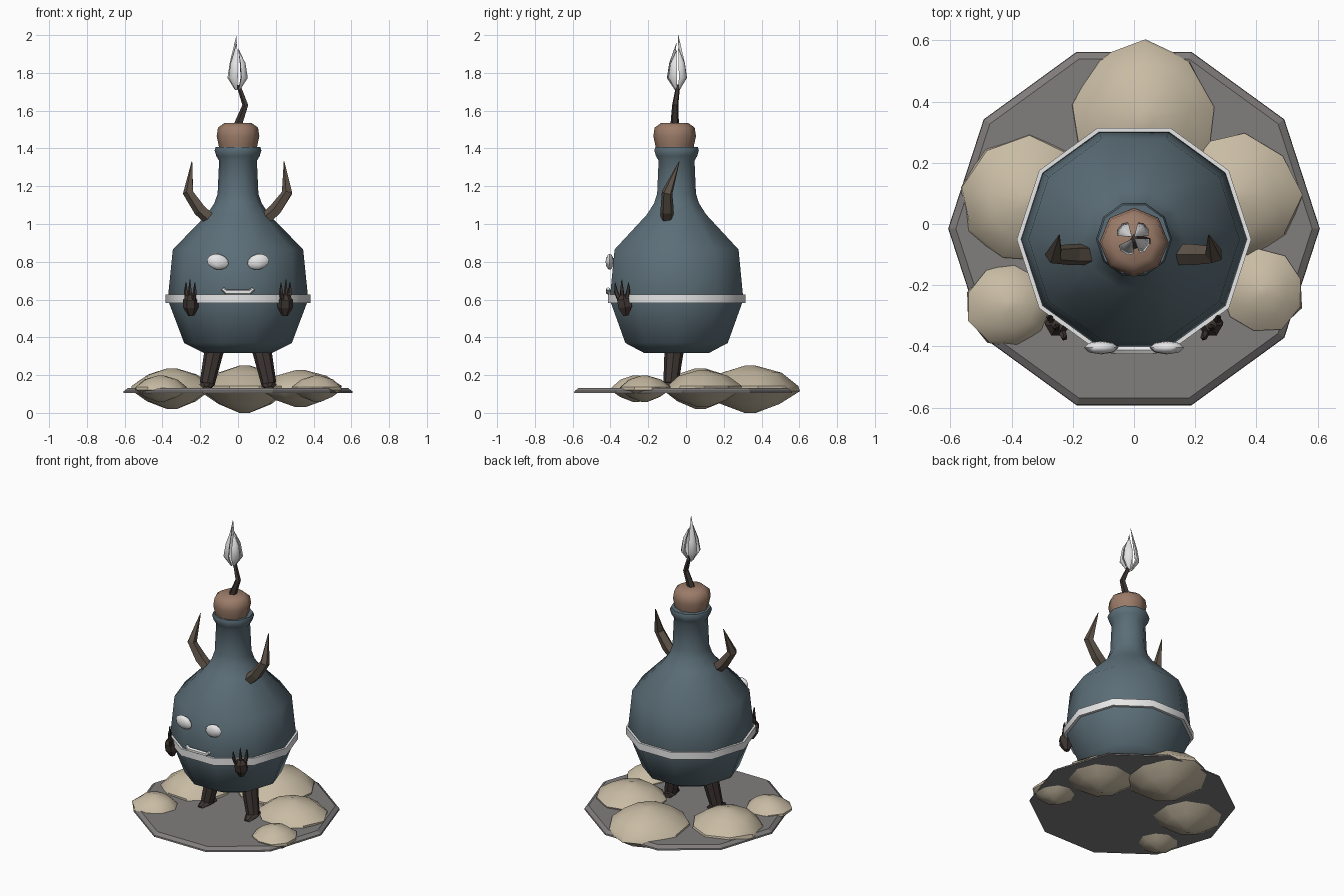
import bpy, bmesh, math, random
from mathutils import Vector, Matrix

if "Cube" in bpy.data.objects:
    bpy.data.objects.remove(bpy.data.objects["Cube"])

random.seed(4)


def mat(name, col):
    m = bpy.data.materials.new(name)
    m.diffuse_color = (*col, 1)
    m.use_nodes = True
    m.node_tree.nodes["Principled BSDF"].inputs["Base Color"].default_value = m.diffuse_color
    return m


GLASS = mat("slate blue", (0.105, 0.155, 0.185))
CORK = mat("cork brown", (0.33, 0.20, 0.14))
ROCK = mat("sandstone", (0.58, 0.50, 0.37))
GROUND = mat("warm grey", (0.22, 0.205, 0.205))
HORN = mat("horn brown", (0.11, 0.085, 0.065))
DARK = mat("dark brown", (0.048, 0.036, 0.032))
WHITE = mat("white", (0.80, 0.80, 0.80))


def finish(name, bm, material, angle=None):
    bmesh.ops.recalc_face_normals(bm, faces=bm.faces)
    me = bpy.data.meshes.new(name)
    bm.to_mesh(me)
    bm.free()
    me.materials.append(material)
    ob = bpy.data.objects.new(name, me)
    bpy.context.collection.objects.link(ob)
    if angle:
        bpy.ops.object.select_all(action='DESELECT')
        ob.select_set(True)
        bpy.context.view_layer.objects.active = ob
        bpy.ops.object.shade_smooth_by_angle(angle=math.radians(angle))
    return ob


def skin(bm, rings, closed=False):
    """Bridge successive vertex rings with quads; cap the ends unless closed."""
    n = len(rings[0])
    pairs = list(zip(rings, rings[1:] + rings[:1])) if closed else list(zip(rings, rings[1:]))
    for a, b in pairs:
        for i in range(n):
            bm.faces.new((a[i], a[(i + 1) % n], b[(i + 1) % n], b[i]))
    if not closed:
        bm.faces.new(rings[0])
        bm.faces.new(rings[-1])


def lathe(name, profile, sides, centre, material, angle=None, closed=False):
    bm = bmesh.new()
    rings = [[bm.verts.new((centre[0] + r * math.cos(math.tau * i / sides),
                            centre[1] + r * math.sin(math.tau * i / sides), z))
              for i in range(sides)] for r, z in profile]
    skin(bm, rings, closed)
    return finish(name, bm, material, angle)


def tube(name, path, radii, sides, material, angle=None, flat=1.0, side_dir=(0, 1, 0)):
    """Tapered tube along a path; flat squashes the section along side_dir."""
    bm = bmesh.new()
    pts = [Vector(p) for p in path]
    rings = []
    for k, p in enumerate(pts):
        t = (pts[min(k + 1, len(pts) - 1)] - pts[max(k - 1, 0)]).normalized()
        v = Vector(side_dir)
        v = (v - t * v.dot(t)).normalized()
        u = t.cross(v)
        rings.append([bm.verts.new(p + radii[k] * (u * math.cos(math.tau * i / sides)
                                                   + v * flat * math.sin(math.tau * i / sides)))
                      for i in range(sides)])
    skin(bm, rings)
    return finish(name, bm, material, angle)


def ball(name, centre, size, material, tilt=0, segs=8, rings=6, angle=None):
    bm = bmesh.new()
    bmesh.ops.create_uvsphere(bm, u_segments=segs, v_segments=rings, radius=1)
    m = (Matrix.Translation(centre) @ Matrix.Rotation(tilt, 4, 'Y')
         @ Matrix.Diagonal((*size, 1)))
    bmesh.ops.transform(bm, matrix=m, verts=bm.verts)
    return finish(name, bm, material, angle)


# ground slab
lathe("ground_slab", [(0.607, 0.106), (0.605, 0.115), (0.582, 0.132)], 10, (0, -0.015), GROUND)

# rocks: squashed lumps with a wide waist
rocks = [((0.035, 0.34, 0.125), (0.235, 0.26, 0.125)),
         ((-0.35, 0.075, 0.128), (0.215, 0.21, 0.108)),
         ((0.33, 0.09, 0.128), (0.215, 0.205, 0.098)),
         ((-0.41, -0.265, 0.128), (0.14, 0.135, 0.07)),
         ((0.42, -0.22, 0.128), (0.135, 0.137, 0.07))]
for k, (c, s) in enumerate(rocks):
    bm = bmesh.new()
    off = random.random()
    rings = []
    for r, z in [(0.12, -1), (0.62, -0.62), (1, -0.08), (0.98, 0.14), (0.62, 0.7), (0.12, 1)]:
        ring = []
        for i in range(9):
            a = math.tau * (i + off) / 9
            j = r * random.uniform(0.95, 1.05)
            ring.append(bm.verts.new((c[0] + s[0] * j * math.cos(a),
                                      c[1] + s[1] * j * math.sin(a), c[2] + s[2] * z)))
        rings.append(ring)
    skin(bm, rings)
    finish(f"rock_{k + 1}", bm, ROCK, 35)

# bottle, band and cork
C = (0, -0.05)
lathe("bottle_body", [(0.18, 0.317), (0.285, 0.37), (0.372, 0.60), (0.345, 0.865), (0.165, 1.05),
                      (0.125, 1.11), (0.108, 1.16), (0.10, 1.335), (0.115, 1.36), (0.124, 1.39),
                      (0.118, 1.407)], 10, C, GLASS, 50)
lathe("bottle_band", [(0.365, 0.582), (0.383, 0.582), (0.383, 0.628), (0.365, 0.628)],
      10, C, WHITE, 40, closed=True)
lathe("cork", [(0.098, 1.39), (0.103, 1.42), (0.113, 1.465), (0.106, 1.51), (0.072, 1.535)],
      8, (0, -0.06), CORK, 50)

# wick and flame petals
tube("wick", [(0, -0.06, 1.52), (0.04, -0.057, 1.63), (0.003, -0.042, 1.735)],
     [0.024, 0.017, 0.011], 5, DARK)
for k, (deg, top) in enumerate([(40, 1.93), (140, 2.0), (240, 1.96), (325, 1.92)]):
    a = math.radians(deg)
    d = Vector((math.cos(a), math.sin(a), 0))
    o = Vector((-0.003, -0.045, 0))
    path = [o + d * r + Vector((0, 0, z)) for r, z in
            [(0.012, 1.71), (0.045, 1.775), (0.035, 1.85), (0.006, top)]]
    tube(f"flame_petal_{k + 1}", path, [0.006, 0.028, 0.022, 0.001], 6, WHITE, 50, 0.5, d)

# face: slanted eyes and mouth bar
for s, side in ((-1, "left"), (1, "right")):
    ball(f"eye_{side}", (s * 0.107, -0.404, 0.80), (0.058, 0.022, 0.041), WHITE, -s * 0.22, angle=45)
tube("mouth", [(-0.082, -0.412, 0.657), (-0.062, -0.412, 0.64), (0.062, -0.412, 0.64),
               (0.082, -0.412, 0.657)], [0.010, 0.014, 0.014, 0.010], 6, WHITE, 50)

# mirrored limbs and horns
for s, side in ((-1, "left"), (1, "right")):
    tube(f"horn_{side}", [(s * 0.15, -0.10, 1.03), (s * 0.20, -0.10, 1.075),
                          (s * 0.262, -0.10, 1.165), (s * 0.244, -0.036, 1.33)],
         [0.036, 0.036, 0.030, 0.002], 5, HORN)
    tube(f"leg_{side}", [(s * 0.12, -0.06, 0.36), (s * 0.163, -0.08, 0.155)],
         [0.053, 0.040], 8, DARK, 40)
    tube(f"foot_{side}", [(s * 0.155, -0.03, 0.145), (s * 0.163, -0.085, 0.15),
                          (s * 0.168, -0.15, 0.132)],
         [0.03, 0.042, 0.018], 6, DARK, None, 0.6, (0, 0, 1))
    # hands: palm with three upright claws
    tube(f"palm_{side}", [(s * 0.248, -0.318, 0.515), (s * 0.25, -0.322, 0.56),
                          (s * 0.25, -0.33, 0.60), (s * 0.25, -0.33, 0.625)],
         [0.016, 0.042, 0.040, 0.020], 6, DARK)
    for k, (dx, dy, z) in enumerate([(-0.022, -0.045, 0.69), (0.004, -0.01, 0.705), (0.026, 0.026, 0.69)]):
        x = s * (0.25 + dx)
        tube(f"claw_{side}_{k + 1}", [(s * (0.25 + dx * 0.6), -0.33 + dy * 0.4, 0.59),
                                      (x, -0.33 + dy * 0.9, 0.64), (x, -0.33 + dy, z)],
             [0.013, 0.011, 0.002], 5, DARK)
